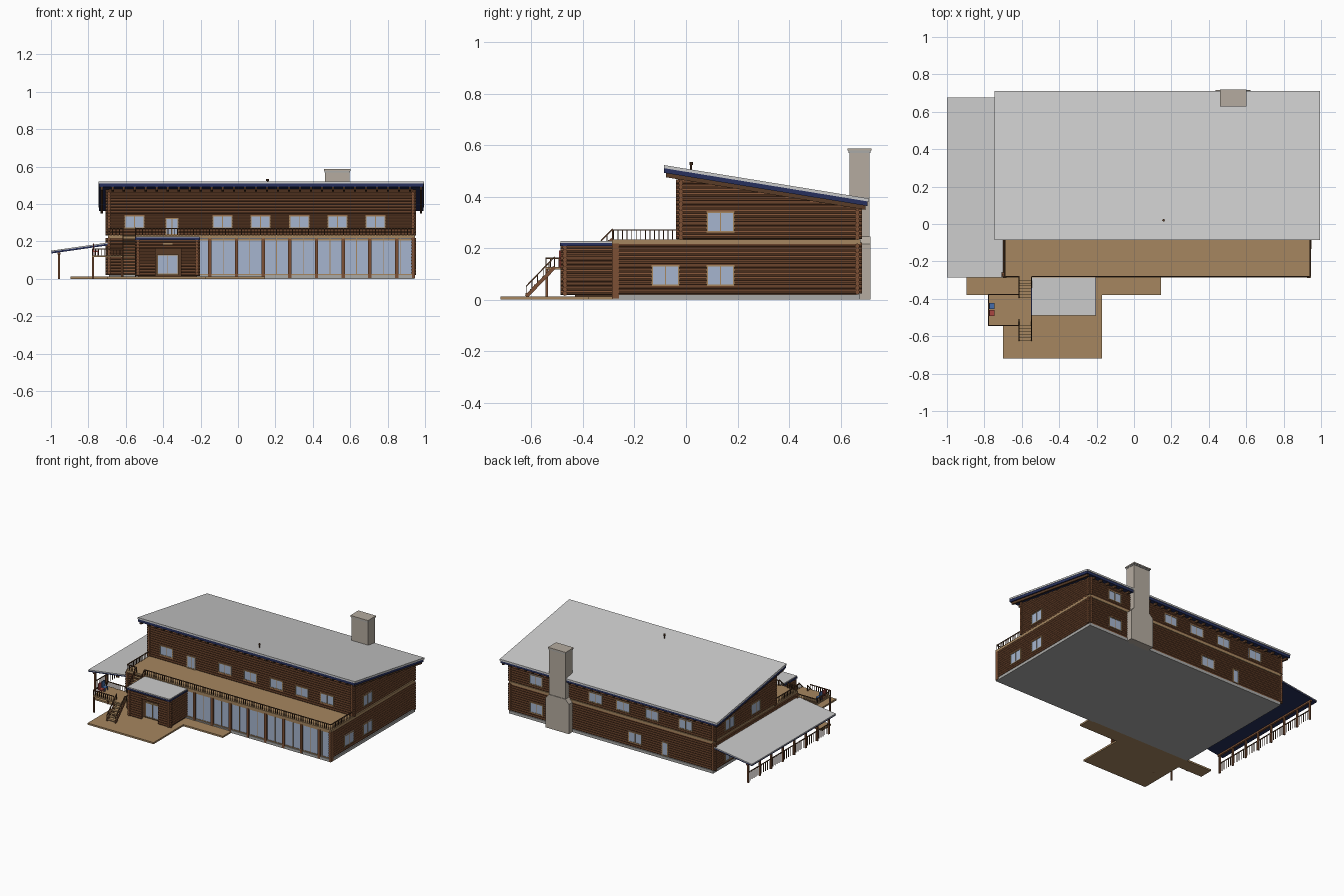
import bpy, bmesh
from mathutils import Vector, Matrix

if "Cube" in bpy.data.objects:
    bpy.data.objects.remove(bpy.data.objects["Cube"])


def material(name, r, g, b):
    m = bpy.data.materials.new(name)
    m.diffuse_color = (r, g, b, 1)
    m.use_nodes = True
    m.node_tree.nodes["Principled BSDF"].inputs["Base Color"].default_value = m.diffuse_color
    return m


LOG = material("log", 0.20, 0.08, 0.035)
DARK = material("dark_wood", 0.10, 0.045, 0.02)
TAN = material("tan_wood", 0.38, 0.24, 0.115)
GLASS = material("glass", 0.38, 0.46, 0.62)
ROOF = material("roof_sheet", 0.74, 0.75, 0.76)
NAVY = material("navy", 0.02, 0.03, 0.11)
STONE = material("stone", 0.46, 0.41, 0.35)
GREY = material("concrete", 0.40, 0.40, 0.39)
RED = material("red", 0.4, 0.06, 0.05)
BLUE = material("blue", 0.06, 0.15, 0.4)


class Part:
    """Collects primitives into one named object."""
    def __init__(self, name, mat):
        self.name, self.mat, self.bm = name, mat, bmesh.new()

    def box(self, x0, x1, y0, y1, z0, z1):
        m = Matrix.Translation(((x0 + x1) / 2, (y0 + y1) / 2, (z0 + z1) / 2))
        bmesh.ops.create_cube(self.bm, size=1, matrix=m @ Matrix.Diagonal((x1 - x0, y1 - y0, z1 - z0, 1)))
        return self

    def place(self, p, q):
        p, q = Vector(p), Vector(q)
        rot = (q - p).to_track_quat('Z', 'Y').to_matrix().to_4x4()
        return Matrix.Translation((p + q) / 2) @ rot, (q - p).length

    def beam(self, p, q, w, h):
        m, n = self.place(p, q)
        bmesh.ops.create_cube(self.bm, size=1, matrix=m @ Matrix.Diagonal((w, h, n, 1)))
        return self

    def log(self, p, q, r=0.0095, sides=8):
        m, n = self.place(p, q)
        bmesh.ops.create_cone(self.bm, cap_ends=True, segments=sides, radius1=r, radius2=r, depth=n, matrix=m)
        return self

    def prism(self, profile, axis, a, b):
        # profile is (y, z) along x, or (x, z) along y
        pt = (lambda u, v, t: (t, u, v)) if axis == 'x' else (lambda u, v, t: (u, t, v))
        ends = [[self.bm.verts.new(pt(u, v, t)) for u, v in profile] for t in (a, b)]
        for e in ends:
            self.bm.faces.new(e)
        for i in range(len(profile)):
            j = (i + 1) % len(profile)
            self.bm.faces.new((ends[0][i], ends[0][j], ends[1][j], ends[1][i]))
        return self

    def done(self):
        bmesh.ops.recalc_face_normals(self.bm, faces=self.bm.faces[:])
        me = bpy.data.meshes.new(self.name)
        self.bm.to_mesh(me)
        self.bm.free()
        me.materials.append(self.mat)
        bpy.context.collection.objects.link(bpy.data.objects.new(self.name, me))


XL, XR, YF, YU, YB = -0.69, 0.935, -0.27, -0.02, 0.665   # wall centre lines
P, OV = 0.0163, 0.018                                    # log pitch, corner overhang


def under(y):
    """Height of the main roof's underside."""
    return 0.492 - 0.163 * (y + 0.085)


# foundation and wall cores
Part("foundation", GREY).box(XL, XR + 0.008, -0.285, 0.675, 0, 0.02).done()
core = Part("wall_core", DARK).box(XL, XR, -0.262, YB, 0.02, 0.22)
core.prism([(YU, 0.22), (YB, 0.22), (YB, under(YB)), (YU, under(YU))], 'x', XL, XR).done()

# ground floor logs
low = Part("ground_floor_logs", LOG)
for i in range(12):
    z = 0.029 + i * P
    low.log((XL - OV, YF, z), (-0.21, YF, z)).log((XL - OV, YB, z), (XR + OV, YB, z))
    for x in (XL, XR):
        low.log((x, YF - OV, z + P / 2 - 0.004), (x, YB + OV, z + P / 2 - 0.004))
low.done()

# upper floor logs, side walls cut to the roof slope
up = Part("upper_floor_logs", LOG)
for i in range(16):
    z = 0.241 + i * P
    if z < under(YU):
        up.log((XL - OV, YU, z), (XR + OV, YU, z))
    if z < under(YB):
        up.log((XL - OV, YB, z), (XR + OV, YB, z))
    zs = z + P / 2 - 0.004
    end = min(YB + OV, (0.492 - zs - 0.008) / 0.163 - 0.085)
    if end > YU + 0.05:
        for x in (XL, XR):
            up.log((x, YU - OV, zs), (x, end, zs))
up.done()

# balcony floor doubling as the storey band
Part("balcony_floor", TAN).box(-0.695, 0.945, -0.287, 0.677, 0.216, 0.234).done()

# glazed front with posts and thin bars
Part("front_glazing", GLASS).box(-0.21, 0.935, -0.276, -0.26, 0.02, 0.216).done()
posts, bars = Part("front_posts", LOG), Part("front_glazing_bars", TAN)
for i in range(9):
    x = -0.151 + i * 0.1427 if i < 8 else 0.938
    posts.box(x - 0.009, x + 0.009, -0.287, -0.26, 0.005, 0.217)
    bars.box(x - 0.073, x - 0.069, -0.28, -0.265, 0.02, 0.216)
for z in (0.022, 0.21):
    bars.box(-0.21, 0.935, -0.28, -0.265, z - 0.004, z + 0.004)
posts.done()
bars.done()

# windows and doors
frames, panes = Part("window_frames", TAN), Part("window_panes", GLASS)


def window(side, c, w, z0, z1, at, split=True):
    """side is the outward direction: -x, +x, -y or +y; at is the wall line."""
    s = -1 if side[0] == '-' else 1

    def slab(part, a, b, d0, d1, za, zb):
        lo, hi = sorted((at + s * d0, at + s * d1))
        part.box(*((a, b, lo, hi) if side[1] == 'y' else (lo, hi, a, b)), za, zb)
    a, b, t = c - w / 2, c + w / 2, 0.006
    slab(panes, a, b, 0, 0.0105, z0, z1)
    for u, v, m, n in ((a, a + t, z0, z1), (b - t, b, z0, z1), (a, b, z0, z0 + t), (a, b, z1 - t, z1)):
        slab(frames, u, v, 0, 0.0135, m, n)
    if split:
        slab(frames, c - 0.002, c + 0.002, 0, 0.0125, z0, z1)


for c in (-0.553, -0.083, 0.12, 0.328, 0.532, 0.735):
    window('-y', c, 0.108, 0.268, 0.34, YU)
window('-y', -0.353, 0.07, 0.234, 0.325, YU)
for c in (0.73, 0.25, 0.03, -0.2, -0.47):
    window('+y', c, 0.108, 0.257, 0.33, YB)
for c in (0.725, -0.065):
    window('+y', c, 0.108, 0.052, 0.13, YB)
window('+y', -0.305, 0.05, 0.025, 0.125, YB, False)
for c in (-0.08, 0.134):
    window('+x', c, 0.108, 0.052, 0.135, XR)
window('+x', 0.134, 0.108, 0.26, 0.342, XR)
for c in (0.5, 0.2):
    window('-x', c, 0.108, 0.26, 0.342, XL)
for c in (0.5, 0.25, 0.0):
    window('-x', c, 0.108, 0.04, 0.135, XL)

# entrance block with recessed door
Part("entrance_core", DARK).box(-0.535, -0.22, -0.43, -0.26, 0.012, 0.212).done()
ent = Part("entrance_logs", LOG)
for i in range(12):
    z = 0.024 + i * P
    if z > 0.165:
        ent.log((-0.55, -0.47, z), (-0.203, -0.47, z))
    else:
        ent.log((-0.55, -0.47, z), (-0.44, -0.47, z)).log((-0.305, -0.47, z), (-0.203, -0.47, z))
    for x in (-0.535, -0.22):
        ent.log((x, -0.487, z + 0.004), (x, -0.27, z + 0.004))
ent.done()
window('-y', -0.375, 0.115, 0.022, 0.13, -0.43)
frames.box(-0.40, -0.35, -0.482, -0.478, 0.185, 0.192)
frames.done()
panes.done()
Part("entrance_roof_edge", NAVY).box(-0.55, -0.203, -0.49, -0.283, 0.208, 0.22).done()
Part("entrance_roof", ROOF).box(-0.546, -0.206, -0.488, -0.28, 0.22, 0.236 - 0.009).done()

# main roof: sheet, navy edge, rafters
y0, y1 = -0.085, 0.705


def layer(a, b, p=y0, q=y1):
    return [(p, under(p) + a), (q, under(q) + a), (q, under(q) + b), (p, under(p) + b)]


Part("roof_sheet", ROOF).prism(layer(0.018, 0.03, y0, 0.71), 'x', -0.745, 0.995).done()
Part("roof_edge", NAVY).prism(layer(0, 0.018), 'x', -0.743, 0.993).done()
raft = Part("rafters", DARK)
for i in range(30):
    x = -0.728 + i * 1.706 / 29
    raft.prism(layer(-0.016, 0.002, -0.078, 0.697), 'x', x - 0.006, x + 0.006)
raft.done()
Part("vent_pipe", DARK).log((0.158, 0.02, 0.48), (0.158, 0.02, 0.525), 0.004).log(
    (0.158, 0.02, 0.523), (0.158, 0.02, 0.534), 0.007).done()

# chimney with wide shouldered base and cap
ch = Part("chimney", STONE).box(0.465, 0.597, 0.635, 0.712, 0.02, 0.572)
ch.prism([(0.437, 0), (0.623, 0), (0.623, 0.215), (0.597, 0.245), (0.465, 0.245), (0.437, 0.215)], 'y', 0.66, 0.716)
ch.box(0.46, 0.602, 0.627, 0.72, 0.578, 0.587).done()
Part("chimney_cap_edge", GREY).box(0.463, 0.599, 0.631, 0.716, 0.57, 0.58).done()

# side shelter roof, posts and fence
Part("shelter_roof", ROOF).prism([(-1, 0.145), (-0.69, 0.189), (-0.69, 0.195), (-1, 0.151)], 'y', -0.285, 0.675).done()
Part("shelter_roof_edge", NAVY).prism([(-0.998, 0.136), (-0.69, 0.18), (-0.69, 0.189), (-0.998, 0.145)], 'y', -0.283, 0.673).done()
sh = Part("shelter_posts", LOG)
for i in range(8):
    y = -0.265 + i * 0.92 / 7
    sh.box(-0.963, -0.951, y - 0.006, y + 0.006, 0, 0.143)
sh.box(-0.964, -0.95, -0.28, 0.67, 0.13, 0.142).done()

# railings
rail = Part("railings", DARK)


def railing(p, q, h=0.036, step=0.017):
    p, q, up_ = Vector(p), Vector(q), Vector((0, 0, h))
    rail.beam(p + up_, q + up_, 0.006, 0.005)
    n = max(1, round((q - p).length / step))
    for k in range(n + 1):
        b = p.lerp(q, k / n)
        rail.box(b.x - 0.0018, b.x + 0.0018, b.y - 0.0018, b.y + 0.0018, b.z - 0.004, b.z + h)


railing((-0.957, -0.265, 0.012), (-0.957, 0.655, 0.012), 0.06, 0.022)
railing((-0.545, -0.281, 0.234), (0.94, -0.281, 0.234))
railing((-0.69, -0.281, 0.234), (-0.615, -0.281, 0.234))
for x in (-0.69, 0.94):
    railing((x, -0.281, 0.234), (x, -0.035, 0.234))

# ground deck
Part("ground_deck", TAN).box(-0.70, -0.172, -0.72, -0.28, 0, 0.012).box(-0.895, -0.70, -0.38, -0.28, 0, 0.012).box(
    -0.172, 0.145, -0.38, -0.28, 0, 0.012).done()

# stair in two flights with side landing
st = Part("stairs", TAN).box(-0.78, -0.548, -0.545, -0.375, 0.116, 0.126)
stringers = Part("stair_stringers", LOG)
for ya, za, yb, zb in ((-0.62, 0.012, -0.51, 0.126), (-0.39, 0.126, -0.285, 0.234)):
    for k in range(7):
        t = (k + 0.5) / 7
        y, z = ya + (yb - ya) * t, za + (zb - za) * t
        st.box(-0.612, -0.55, y - 0.01, y + 0.01, z, z + 0.005)
    for x in (-0.615, -0.548):
        stringers.beam((x, ya, za), (x, yb, zb), 0.006, 0.014)
        railing((x, ya, za), (x, yb, zb), 0.04, 0.03)
for x, y in ((-0.775, -0.54), (-0.775, -0.38), (-0.62, -0.54), (-0.62, -0.38)):
    stringers.box(x - 0.005, x + 0.005, y - 0.005, y + 0.005, 0, 0.118)
st.done()
stringers.done()
loop = [(-0.615, -0.543), (-0.778, -0.543), (-0.778, -0.377), (-0.615, -0.377)]
for a, b in zip(loop, loop[1:]):
    railing((*a, 0.126), (*b, 0.126), 0.034)
railing((-0.548, -0.51, 0.126), (-0.548, -0.39, 0.126), 0.034)
rail.done()

# two chairs on the landing
for name, mat, y in (("red_chair", RED, -0.477), ("blue_chair", BLUE, -0.438)):
    c = Part(name, mat).box(-0.772, -0.745, y - 0.016, y + 0.016, 0.145, 0.151)
    c.box(-0.776, -0.77, y - 0.016, y + 0.016, 0.145, 0.19)
    for x in (-0.77, -0.748):
        for d in (-0.013, 0.013):
            c.box(x - 0.002, x + 0.002, y + d - 0.002, y + d + 0.002, 0.126, 0.146)
    c.done()
